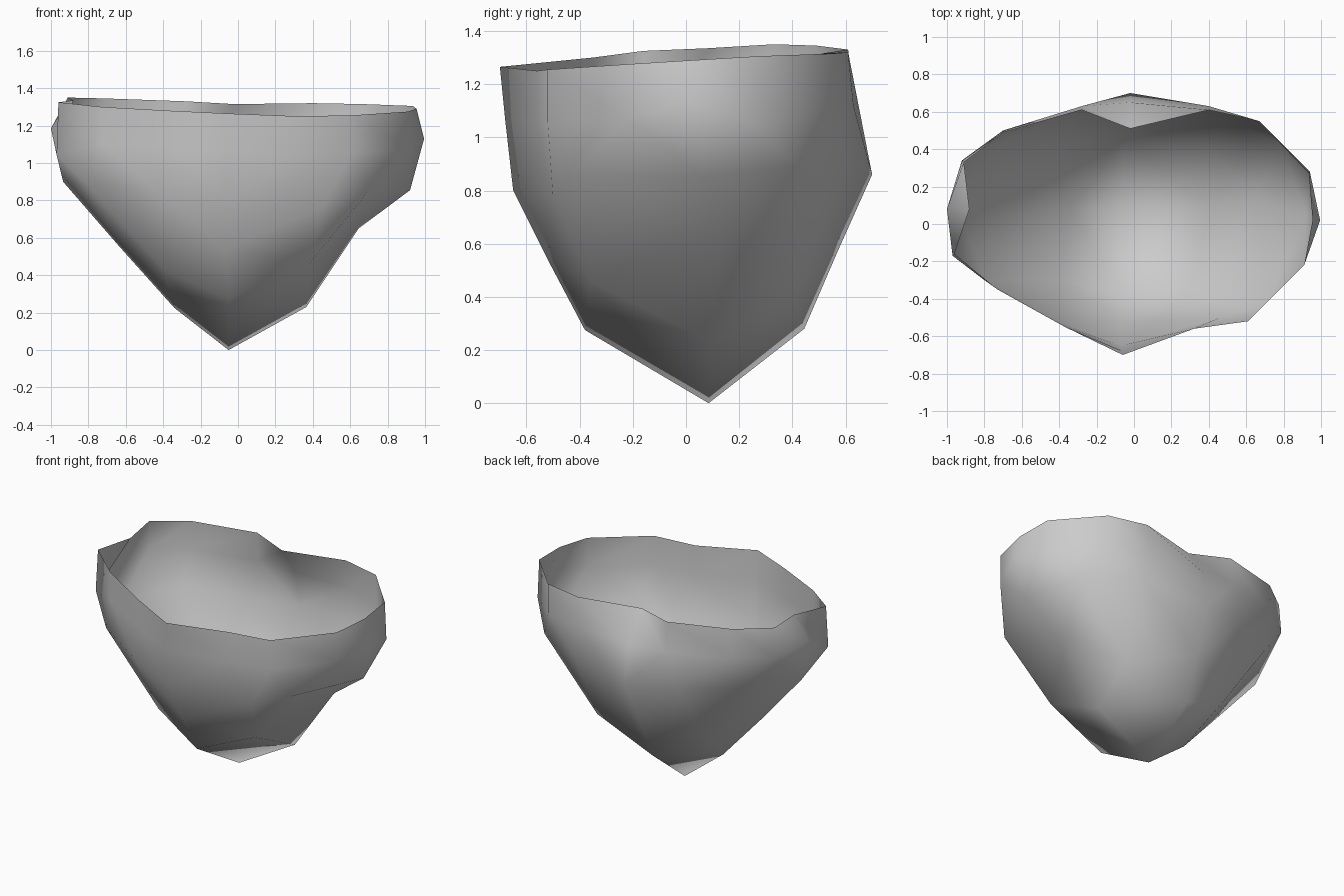
import bpy
import bmesh
from mathutils import Vector

cube = bpy.data.objects.get("Cube")
if cube:
    bpy.data.objects.remove(cube, do_unlink=True)


def make_material(name, colour):
    material = bpy.data.materials.new(name)
    material.use_nodes = True
    material.diffuse_color = colour
    material.node_tree.nodes["Principled BSDF"].inputs["Base Color"].default_value = colour
    return material


def stitch(bm, low, high):
    """Join two closed loops of different lengths with a band of triangles."""
    i = j = 0
    while i < len(low) or j < len(high):
        a, b = low[i % len(low)], high[j % len(high)]
        advance_high = (j + .5) / len(high) < (i + .5) / len(low)
        if advance_high:
            j += 1
            bm.faces.new((a, high[j % len(high)], b))
        else:
            i += 1
            bm.faces.new((a, low[i % len(low)], b))


# Every loop starts at the front and runs counter-clockwise seen from above
tip = (-.05, .085, 0)
base = [(-.05, -.38, .275), (.365, .1, .23), (-.06, .445, .28), (-.34, .08, .225)]
waist = [(-.06, -.52, .54), (.38, -.36, .46), (.645, .13, .65), (.4, .4, .43),
         (-.04, .57, .57), (-.42, .37, .45), (-.64, .055, .56), (-.4, -.3, .43)]
shoulder = [(-.07, -.65, .8), (.46, -.5, .77), (.7, -.43, .855),
            (.92, .06, .855), (.79, .42, .89), (.43, .61, .9),
            (-.02, .7, .86), (-.35, .6, .88), (-.72, .43, .92),
            (-.935, .07, .9), (-.8, -.3, .88), (-.43, -.51, .84)]
rim = [(-.06, -.7, 1.265), (.32, -.56, 1.25), (.61, -.52, 1.255), (.91, -.22, 1.275),
       (.955, .02, 1.29), (.935, .27, 1.305), (.67, .55, 1.315), (.4, .61, 1.32),
       (-.02, .51, 1.315), (-.28, .61, 1.33), (-.7, .49, 1.345), (-.91, .33, 1.35),
       (-.88, .08, 1.335), (-.96, -.16, 1.325), (-.73, -.35, 1.3), (-.37, -.55, 1.28)]

# The belt hangs below the rim and bulges out at the sides and back
bulge = {0: (0, .02, 0), 4: (.04, 0, .04), 5: (.005, .01, -.06), 7: (0, .02, 0),
         8: (0, .14, 0), 9: (0, .02, 0), 10: (0, .01, 0), 11: (-.01, .01, 0),
         12: (-.12, 0, .05), 13: (-.01, -.01, -.08)}
belt = [Vector(p) + Vector((0, 0, -.2)) + Vector(bulge.get(i, (0, 0, 0)))
        for i, p in enumerate(rim)]

# Close the bottom with a fan, then stitch the shell up to its open rim
bm = bmesh.new()
tip_vert = bm.verts.new(tip)
rings = [[bm.verts.new(p) for p in loop] for loop in (base, waist, shoulder, belt, rim)]
for i, vert in enumerate(rings[0]):
    bm.faces.new((tip_vert, rings[0][(i + 1) % len(base)], vert))
for low, high in zip(rings, rings[1:]):
    stitch(bm, low, high)
bmesh.ops.recalc_face_normals(bm, faces=bm.faces)
for face in bm.faces:
    face.smooth = True

mesh = bpy.data.meshes.new("open_bowl_shell")
bm.to_mesh(mesh)
bm.free()
shell = bpy.data.objects.new("open_bowl_shell", mesh)
bpy.context.collection.objects.link(shell)
mesh.materials.append(make_material("stone_grey", (.6, .6, .6, 1)))
